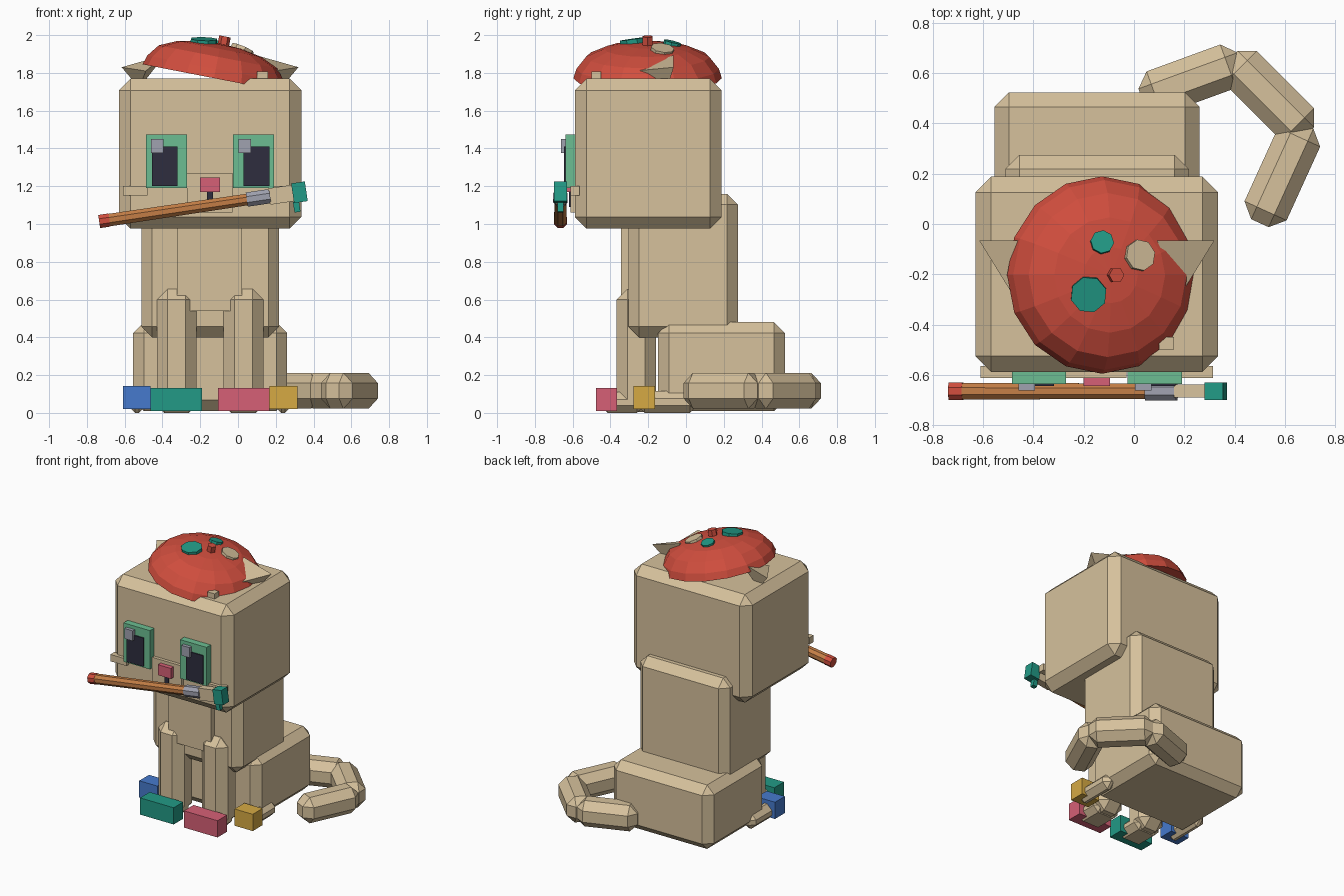
import bpy, bmesh, math
from mathutils import Vector, Matrix

if "Cube" in bpy.data.objects:
    bpy.data.objects.remove(bpy.data.objects["Cube"])

CX = -0.148  # mirror plane of the cat's upright body


def mat(name, r, g, b):
    m = bpy.data.materials.new(name)
    m.diffuse_color = [((c / 255 + 0.055) / 1.055) ** 2.4 for c in (r, g, b)] + [1]
    m.use_nodes = True
    m.node_tree.nodes["Principled BSDF"].inputs["Base Color"].default_value = m.diffuse_color
    return m


FUR = mat("sand fur", 214, 193, 156)
RED = mat("beret red", 209, 78, 62)
TEAL = mat("teal paint", 34, 154, 134)
GREEN = mat("eye green", 108, 190, 146)
DARK = mat("dark navy", 46, 45, 62)
PINK = mat("pink paint", 214, 96, 118)
BLUE = mat("blue paint", 70, 122, 205)
YELLOW = mat("yellow paint", 214, 170, 68)
WOOD = mat("brush wood", 196, 126, 70)
GREY = mat("metal grey", 160, 162, 176)


def make(name, bm, material, matrix=None):
    bmesh.ops.recalc_face_normals(bm, faces=bm.faces)
    me = bpy.data.meshes.new(name)
    bm.to_mesh(me)
    bm.free()
    me.materials.append(material)
    ob = bpy.data.objects.new(name, me)
    bpy.context.collection.objects.link(ob)
    if matrix:
        ob.matrix_world = matrix
    return ob


def block(name, material, x, y, z, chamfer=0, matrix=None):
    """Box between (min, max) ranges with optional flat chamfers."""
    bm = bmesh.new()
    bmesh.ops.create_cube(bm, size=1)
    for v in bm.verts:
        v.co = Vector([(a + b) / 2 + c * (b - a) for (a, b), c in zip((x, y, z), v.co)])
    if chamfer:
        bmesh.ops.bevel(bm, geom=bm.edges[:], offset=chamfer, segments=1,
                        affect='EDGES', profile=0.5)
    return make(name, bm, material, matrix)


def pair(name, mats, x, y, z, chamfer=0):
    """Left block and its mirror image across the cat's middle."""
    block("left_" + name, mats[0], x, y, z, chamfer)
    block("right_" + name, mats[-1], (2 * CX - x[1], 2 * CX - x[0]), y, z, chamfer)


def rod(name, material, r, a, b, sides, matrix, r2=None):
    """Prism along local z from a to b."""
    bm = bmesh.new()
    bmesh.ops.create_cone(bm, cap_ends=True, segments=sides, radius1=r,
                          radius2=r if r2 is None else r2, depth=b - a)
    bmesh.ops.translate(bm, verts=bm.verts, vec=(0, 0, (a + b) / 2))
    bmesh.ops.rotate(bm, verts=bm.verts, matrix=Matrix.Rotation(math.pi / sides, 3, 'Z'))
    return make(name, bm, material, matrix)


# body
block("haunches", FUR, (-0.555, 0.26), (-0.148, 0.523), (0.01, 0.48), 0.057)
block("torso", FUR, (-0.512, 0.218), (-0.305, 0.275), (0.40, 1.16), 0.057)
block("chest", FUR, (-0.322, 0.022), (-0.345, -0.2), (0.54, 1.1))
block("head", FUR, (-0.63, 0.335), (-0.588, 0.188), (0.975, 1.77), 0.062)

# legs, paws and the paint on the toes
pair("front_leg", [FUR], (-0.43, -0.22), (-0.368, -0.16), (0.005, 0.657), 0.058)
pair("front_paw", [FUR], (-0.43, -0.22), (-0.455, -0.22), (0.0, 0.11), 0.04)
pair("front_toe_paint", [TEAL, PINK], (-0.463, -0.19), (-0.477, -0.365), (0.01, 0.133))
pair("hind_foot", [FUR], (-0.585, -0.485), (-0.26, 0.06), (0.0, 0.115), 0.04)
pair("hind_toe_paint", [BLUE, YELLOW], (-0.61, -0.462), (-0.277, -0.163), (0.02, 0.143))

# tail: three chamfered segments (centre x, centre y, length, angle)
for i, (x, y, l, ang) in enumerate([(0.228, 0.574, 0.42, 20), (0.537, 0.51, 0.43, -45),
                                    (0.59, 0.199, 0.43, 65.5)]):
    block(f"tail_segment_{i + 1}", FUR, (-l / 2, l / 2), (-0.092, 0.092), (-0.095, 0.095), 0.054,
          Matrix.Translation((x, y, 0.117)) @ Matrix.Rotation(math.radians(ang), 4, 'Z'))

# face
pair("eye", [GREEN], (-0.486, -0.27), (-0.637, -0.58), (1.19, 1.475))
for side, x in (("left", -0.455), ("right", 0.03)):
    block(side + "_pupil", DARK, (x, x + 0.136), (-0.645, -0.637), (1.2, 1.41))
for side, x in (("left", -0.46), ("right", 0.003)):
    block(side + "_eye_glint", GREY, (x, x + 0.066), (-0.662, -0.636), (1.375, 1.45))
block("muzzle", FUR, (-0.27, -0.03), (-0.612, -0.58), (1.06, 1.27))
block("nose", PINK, (-0.2, -0.095), (-0.645, -0.6), (1.17, 1.247))
block("mouth", DARK, (-0.163, -0.132), (-0.62, -0.61), (1.09, 1.175))
pair("cheek_tuft", [FUR], (-0.61, -0.48), (-0.612, -0.565), (1.15, 1.2))
block("forehead_tuft", FUR, (0.1, 0.16), (-0.5, -0.45), (1.74, 1.808))

# ears: three-sided wedges
for side, s in (("right", 1), ("left", -1)):
    bm = bmesh.new()
    pts = [(0.468, -0.065, 1.83), (0.34, -0.272, 1.81), (0.238, -0.065, 1.895),
           (0.375, -0.1, 1.72)]
    vs = [bm.verts.new((CX + s * x, y, z)) for x, y, z in pts]
    for tri in ((0, 1, 2), (0, 1, 3), (1, 2, 3), (2, 0, 3)):
        bm.faces.new([vs[k] for k in tri])
    make(side + "_ear", bm, FUR)

# beret: tilted low dome with stalk and paint spots
tilt = Matrix.Translation((-0.127, -0.203, 1.772)) @ Matrix.Rotation(math.radians(11), 4, 'Y')
profile = [(0.385, 0), (0.37, 0.05), (0.32, 0.115), (0.225, 0.158), (0.11, 0.18)]
N = 16
bm = bmesh.new()
rings = [[bm.verts.new((r * math.cos(2 * math.pi * k / N), 1.02 * r * math.sin(2 * math.pi * k / N), h))
          for k in range(N)] for r, h in profile]
for lo, hi in zip(rings, rings[1:]):
    for k in range(N):
        bm.faces.new((lo[k], lo[(k + 1) % N], hi[(k + 1) % N], hi[k]))
bm.faces.new(rings[0])
apex = bm.verts.new((0, 0, 0.186))
for k in range(N):
    bm.faces.new((rings[-1][k], rings[-1][(k + 1) % N], apex))
make("beret", bm, RED, tilt)
rod("beret_stalk", RED, 0.031, 0.16, 0.228, 6, tilt @ Matrix.Translation((0.015, 0, 0)))
for i, (x, y, h, r, m) in enumerate([(-0.09, -0.077, 0.182, 0.073, TEAL),
                                     (-0.035, 0.13, 0.178, 0.047, TEAL),
                                     (0.118, 0.078, 0.176, 0.063, FUR)]):
    n = Vector((x, y, 0.55)).normalized()
    rod(f"beret_spot_{i + 1}", m, r, -0.014, 0.012, 8,
        tilt @ Matrix.Translation((x, y, h)) @ n.to_track_quat('Z', 'Y').to_matrix().to_4x4())

# paintbrush held in the mouth, local z runs along the handle
axis = Vector((0.989, 0, 0.147))
brush = Matrix.Translation((-0.735, -0.665, 1.013)) @ axis.to_track_quat('Z', 'Y').to_matrix().to_4x4()
rod("brush_end_cap", RED, 0.038, 0, 0.055, 8, brush)
rod("brush_handle", WOOD, 0.036, 0.055, 0.8, 8, brush, 0.033)
rod("brush_ferrule", GREY, 0.041, 0.79, 0.915, 8, brush)
tip = Matrix.Translation((-0.735, -0.665, 1.013)) @ Matrix.Rotation(-math.atan2(0.147, 0.989), 4, 'Y')
block("brush_bristles", FUR, (0.91, 1.04), (-0.026, 0.026), (-0.045, 0.042), 0, tip)
block("brush_paint_tip", TEAL, (1.035, 1.108), (-0.035, 0.035), (-0.055, 0.05), 0, tip)
block("brush_paint_drip", TEAL, (1.03, 1.062), (-0.016, 0.016), (-0.105, -0.05), 0, tip)
